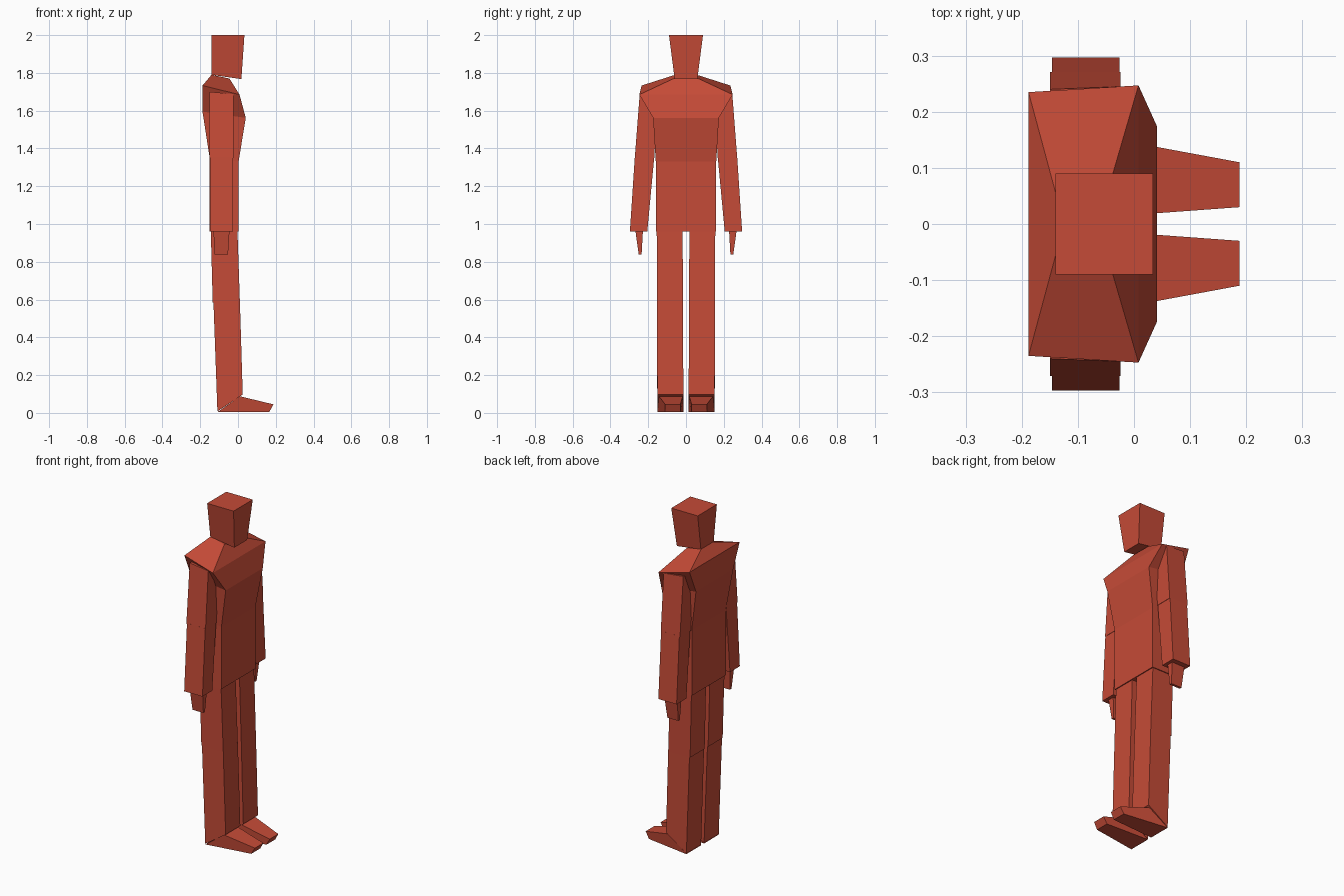
import bpy
import bmesh

cube = bpy.data.objects.get("Cube")
if cube:
    bpy.data.objects.remove(cube, do_unlink=True)

# Single flat red
red = bpy.data.materials.new("brick_red")
red.use_nodes = True
COLOR = (0.56, 0.07, 0.038, 1.0)
red.diffuse_color = COLOR
bsdf = red.node_tree.nodes["Principled BSDF"]
bsdf.inputs["Base Color"].default_value = COLOR
bsdf.inputs["Roughness"].default_value = 0.8


def loft(name, sections, side=1):
    """Join four-cornered sections into a closed flat-faced solid.
    Section: back (x, z, y_in, y_out), front (x, z, y_in, y_out)."""
    bm = bmesh.new()
    rings = []
    for (bx, bz, bi, bo), (fx, fz, fi, fo) in sections:
        corners = [(bx, bi, bz), (bx, bo, bz), (fx, fo, fz), (fx, fi, fz)]
        rings.append([bm.verts.new((x, y * side, z)) for x, y, z in corners])
    for a, b in zip(rings, rings[1:]):
        for i in range(4):
            j = (i + 1) % 4
            bm.faces.new((a[i], a[j], b[j], b[i]))
    bm.faces.new(rings[0])
    bm.faces.new(rings[-1])
    bmesh.ops.recalc_face_normals(bm, faces=bm.faces)
    mesh = bpy.data.meshes.new(name)
    bm.to_mesh(mesh)
    bm.free()
    mesh.materials.append(red)
    obj = bpy.data.objects.new(name, mesh)
    bpy.context.collection.objects.link(obj)
    return obj


def centred(bx, bz, by, fx, fz, fy):
    """Section symmetric about y = 0."""
    return (bx, bz, -by, by), (fx, fz, -fy, fy)


# Head, tapering to a slanted chin
loft("head", [
    centred(-0.14, 1.79, 0.06, 0.018, 1.767, 0.06),
    centred(-0.14, 2.0, 0.09, 0.034, 2.0, 0.09),
])

# Jacket: hem, waist, chest, shoulders, neck
loft("torso", [
    centred(-0.15, 0.96, 0.16, 0.003, 0.96, 0.16),
    centred(-0.15, 1.35, 0.16, 0.003, 1.33, 0.16),
    centred(-0.188, 1.595, 0.175, 0.041, 1.562, 0.174),
    centred(-0.188, 1.733, 0.235, 0.008, 1.685, 0.247),
    centred(-0.14, 1.79, 0.057, -0.045, 1.77, 0.065),
])

# Paired limbs
for label, s in (("left", 1), ("right", -1)):
    loft(label + "_upper_arm", [
        ((-0.15, 1.35, 0.168, 0.271), (-0.024, 1.35, 0.168, 0.271)),
        ((-0.15, 1.70, 0.15, 0.24), (-0.024, 1.688, 0.15, 0.245)),
    ], s)
    loft(label + "_forearm", [
        ((-0.146, 0.96, 0.205, 0.297), (-0.026, 0.96, 0.205, 0.297)),
        ((-0.146, 1.355, 0.168, 0.271), (-0.026, 1.355, 0.168, 0.271)),
    ], s)
    loft(label + "_hand", [
        ((-0.124, 0.838, 0.235, 0.25), (-0.053, 0.838, 0.235, 0.25)),
        ((-0.13, 0.965, 0.228, 0.268), (-0.045, 0.965, 0.228, 0.268)),
    ], s)
    loft(label + "_thigh", [
        ((-0.134, 0.585, 0.016, 0.153), (0.01, 0.585, 0.016, 0.153)),
        ((-0.144, 0.965, 0.018, 0.155), (-0.003, 0.965, 0.018, 0.155)),
    ], s)
    loft(label + "_shin", [
        ((-0.109, 0.008, 0.014, 0.152), (0.025, 0.097, 0.014, 0.152)),
        ((-0.13, 0.59, 0.016, 0.153), (0.01, 0.59, 0.016, 0.153)),
    ], s)
    # Wedge shoe: lower heel edge under the shin, tapering to the toe
    loft(label + "_foot", [
        ((-0.109, 0.004, 0.014, 0.152), (0.01, 0.088, 0.017, 0.143)),
        ((0.166, 0.006, 0.029, 0.112), (0.188, 0.045, 0.03, 0.11)),
    ], s)
